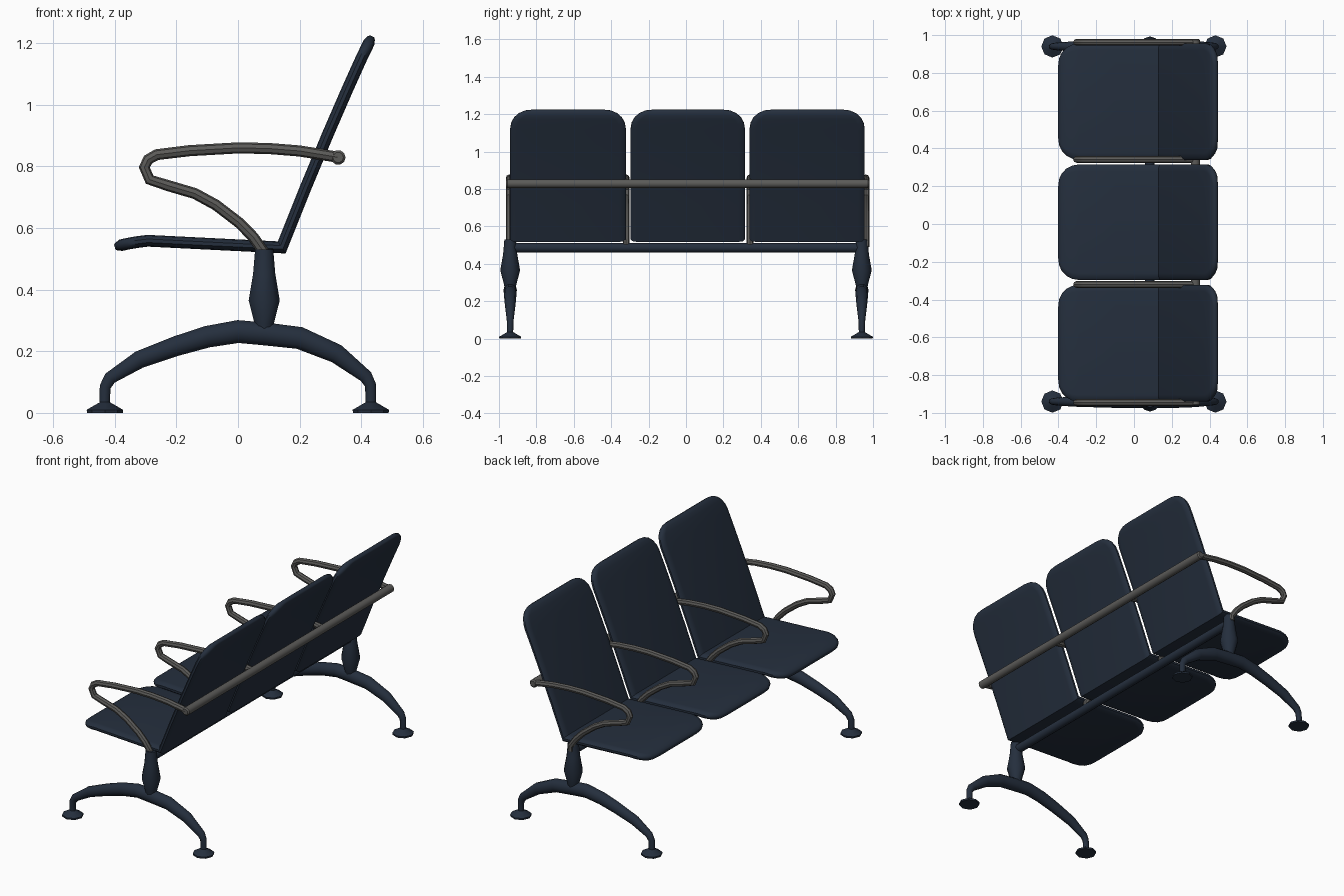
import bpy, bmesh, math
from mathutils import Vector

if "Cube" in bpy.data.objects:
    bpy.data.objects.remove(bpy.data.objects["Cube"])


def material(name, rgb):
    m = bpy.data.materials.new(name)
    m.diffuse_color = (*rgb, 1)
    m.use_nodes = True
    m.node_tree.nodes["Principled BSDF"].inputs["Base Color"].default_value = m.diffuse_color
    return m


NAVY = material("dark navy", (0.018, 0.028, 0.047))
GREY = material("warm dark grey", (0.105, 0.103, 0.098))


def loft(name, rings, mat, angle=40):
    """Skin a list of equal closed rings and cap both ends."""
    bm = bmesh.new()
    rows = [[bm.verts.new(p) for p in r] for r in rings]
    n = len(rows[0])
    for a, b in zip(rows, rows[1:]):
        for i in range(n):
            j = (i + 1) % n
            bm.faces.new((a[i], a[j], b[j], b[i]))
    bm.faces.new(rows[0])
    bm.faces.new(rows[-1])
    bmesh.ops.recalc_face_normals(bm, faces=bm.faces)
    me = bpy.data.meshes.new(name)
    bm.to_mesh(me)
    bm.free()
    me.materials.append(mat)
    ob = bpy.data.objects.new(name, me)
    bpy.context.collection.objects.link(ob)
    bpy.ops.object.select_all(action='DESELECT')
    ob.select_set(True)
    bpy.context.view_layer.objects.active = ob
    bpy.ops.object.shade_smooth_by_angle(angle=math.radians(angle))
    return ob


def tangent(pts, i):
    a = (pts[i] - pts[max(i - 1, 0)]).normalized()
    b = (pts[min(i + 1, len(pts) - 1)] - pts[i]).normalized()
    return (a + b).normalized()


def tube(name, pts, radii, mat, side=Vector((0, 1, 0)), n=10, squash=1.0):
    """Round tube with one radius per point; squash scales it along side."""
    pts = [Vector(p) for p in pts]
    rings = []
    for i, p in enumerate(pts):
        up = tangent(pts, i).cross(side).normalized()
        r = radii[i] if isinstance(radii, (list, tuple)) else radii
        rings.append([p + side * (r * squash * math.cos(a)) + up * (r * math.sin(a))
                      for a in (2 * math.pi * k / n for k in range(n))])
    return loft(name, rings, mat)


def flat(path, y):
    return [(x, y, z) for x, z in path]


# Seat shells: one bent panel, seat plus back, with rounded outer corners
SHELL = [(-0.40, 0.538), (-0.37, 0.547), (-0.30, 0.559), (-0.10, 0.549), (0.142, 0.537),
         (0.215, 0.72), (0.292, 0.905), (0.355, 1.05), (0.40, 1.15), (0.435, 1.222)]


def shell(name, y0, y1):
    path = [Vector((x, 0, z)) for x, z in SHELL]
    dist = [0]
    for a, b in zip(path, path[1:]):
        dist.append(dist[-1] + (b - a).length)
    total, r = dist[-1], 0.11
    corner = [r * (1 - math.cos(math.radians(a))) for a in (0, 18, 36, 54, 72, 90)]
    stops = sorted(set(corner + [total - c for c in corner]
                       + [d for d in dist if r < d < total - r]))
    pts = []
    for s in stops:
        k = max(i for i in range(len(dist) - 1) if dist[i] <= s + 1e-6)
        pts.append(path[k].lerp(path[k + 1], (s - dist[k]) / (dist[k + 1] - dist[k])))
    mid, half = (y0 + y1) / 2, (y1 - y0) / 2
    rings = []
    for i, (s, p) in enumerate(zip(stops, pts)):
        e = min(s, total - s)
        w = half - r + math.sqrt(max(0, r * r - max(0, r - e) ** 2))
        t = 0.019 * min(1, 0.4 + e / 0.02)
        tan = tangent(pts, i)
        if 0 < i < len(pts) - 1:      # keep thickness through the bend
            t /= max(0.5, tan.dot((pts[i + 1] - pts[i]).normalized()))
        nrm = tan.cross(Vector((0, 1, 0)))
        sec = [(w, 0.3), (w - 0.012, 0.85), (w - 0.035, 1),
               (-w + 0.035, 1), (-w + 0.012, 0.85), (-w, 0.3)]
        sec += [(y, -h) for y, h in reversed(sec)]
        rings.append([p + Vector((0, mid + y, 0)) + nrm * (h * t) for y, h in sec])
    loft(name, rings, NAVY, 45)


for i, (a, b) in enumerate([(-0.94, -0.322), (-0.296, 0.315), (0.34, 0.955)]):
    shell(f"seat_shell_{i + 1}", a, b)

# Armrest loops
ARM = [(0.323, 0.83), (0.20, 0.85), (0.10, 0.858), (0.0, 0.86), (-0.157, 0.851), (-0.264, 0.838),
       (-0.292, 0.822), (-0.304, 0.797), (-0.287, 0.757), (-0.225, 0.737), (-0.14, 0.712),
       (-0.072, 0.675), (0.005, 0.616), (0.05, 0.57), (0.085, 0.52), (0.085, 0.49)]
for i, y in enumerate((-0.945, -0.32, 0.342, 0.962)):
    tube(f"armrest_{i + 1}", flat(ARM, y), 0.018, GREY, n=8)

# Long rails: grey bar behind the backs, navy beam below the seats
X = Vector((1, 0, 0))
tube("back_rail", [(0.325, y, 0.829) for y in (-0.962, -0.955, 0.973, 0.98)],
     [0.017, 0.024, 0.024, 0.017], GREY, X)
tube("seat_beam", [(0.083, -0.94, 0.486), (0.083, 0.94, 0.486)], 0.026, NAVY, X)

# Leg frames at both ends: arched legs, post, feet
ARCH = [(-0.433, 0.035), (-0.431, 0.085), (-0.415, 0.113), (-0.32, 0.173), (-0.20, 0.217),
        (-0.10, 0.247), (0.0, 0.264), (0.09, 0.256), (0.20, 0.243), (0.32, 0.192),
        (0.415, 0.118), (0.43, 0.09), (0.431, 0.035)]
ARCH_R = [0.018, 0.019, 0.022, 0.03, 0.034, 0.037, 0.039, 0.039, 0.038, 0.033, 0.023, 0.019, 0.018]
POST = [(0.25, 0.027), (0.29, 0.033), (0.365, 0.053), (0.45, 0.038), (0.53, 0.031)]
FOOT = [(0.0, 0.058), (0.01, 0.059), (0.028, 0.028), (0.036, 0.014), (0.045, 0.014)]
for side, y in (("left", -0.94), ("right", 0.94)):
    tube(f"{side}_leg_arch", flat(ARCH, y), ARCH_R, NAVY, squash=0.9)
    tube(f"{side}_post", [(0.085, y, z) for z, _ in POST], [r for _, r in POST], NAVY)
    for end, x in (("front", -0.432), ("rear", 0.431)):
        tube(f"{side}_{end}_foot", [(x, y, z) for z, _ in FOOT],
             [r for _, r in FOOT], NAVY, n=8)
